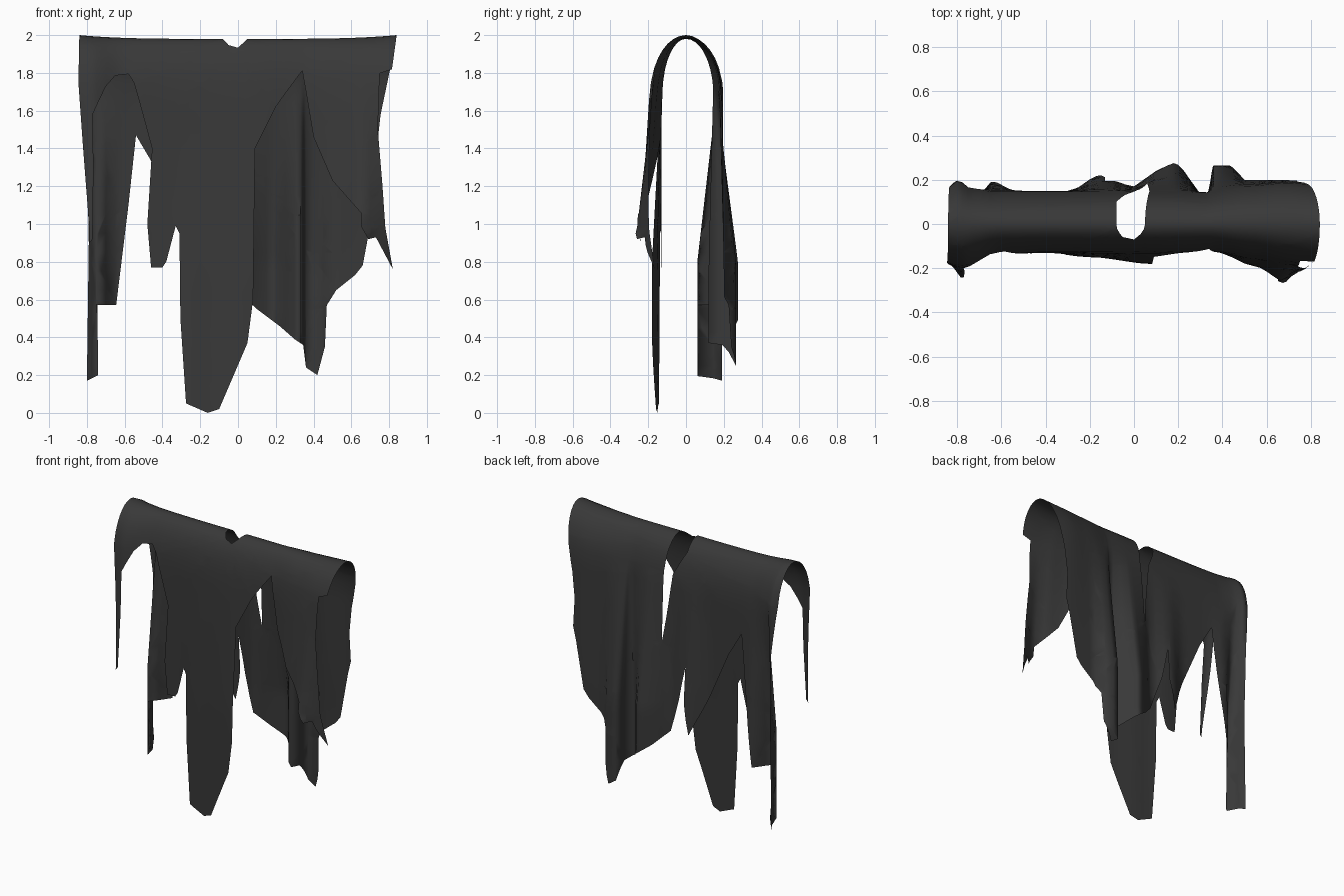
import bpy, bmesh, math
from mathutils import Vector
from mathutils.geometry import delaunay_2d_cdt

if "Cube" in bpy.data.objects:
    bpy.data.objects.remove(bpy.data.objects["Cube"])

# Torn outlines of each hanging side, as (x, z)
FRONT = [(-.84, 2), (-.845, 1.75), (-.82, 1.4), (-.785, .95), (-.785, .9), (-.77, .92), (-.765, 1.3),
         (-.77, 1.58), (-.7, 1.73), (-.65, 1.79), (-.58, 1.8), (-.55, 1.75), (-.455, 1.4), (-.48, 1.0),
         (-.46, .77), (-.4, .77), (-.38, .8), (-.33, .99), (-.31, .95), (-.305, .5), (-.275, .05),
         (-.16, 0), (-.1, .02), (.05, .37), (.08, .6), (.09, 1.4), (.2, 1.62), (.34, 1.82),
         (.4, 1.46), (.5, 1.23), (.65, 1.06), (.65, .99), (.69, .92), (.73, .93), (.82, .76),
         (.78, .98), (.765, 1.2), (.74, 1.5), (.75, 1.8), (.815, 1.82), (.84, 2),
         (.05, 2), (0, 1.95), (-.05, 1.965), (-.08, 2)]
BACK = [(-.84, 2), (-.835, 1.75), (-.80, 1.4), (-.79, .9), (-.8, .17), (-.74, .2), (-.745, .57),
        (-.645, .57), (-.58, 1.1), (-.54, 1.47), (-.44, 1.3), (-.17, .68), (-.13, .9), (-.13, 1.14),
        (-.08, .9), (0, .65), (.1, .55), (.22, .46), (.3, .39), (.345, .36), (.36, .24), (.42, .2),
        (.46, .35), (.47, .57), (.52, .65), (.62, .73), (.66, .78), (.72, 1.1), (.745, 1.2),
        (.735, 1.4), (.755, 1.58), (.805, 1.82), (.84, 2),
        (.05, 2), (.06, 1.9), (.07, 1.75), (.06, 1.27), (0, 1.75), (-.08, 1.92), (-.08, 2)]

# Folds: x, y under the shoulder, y near the hem
FRONT_FOLDS = [(-.84, -.18, -.2), (-.78, -.19, -.25), (-.6, -.135, -.14), (-.4, -.13, -.13),
               (-.2, -.13, -.15), (.08, -.13, -.18), (.35, -.125, -.13), (.55, -.15, -.22),
               (.67, -.17, -.285), (.74, -.18, -.22), (.84, -.19, -.16)]
BACK_FOLDS = [(-.84, .17, .2), (-.79, .2, .19), (-.75, .17, .06), (-.64, .15, .19), (-.5, .15, .15),
              (-.3, .15, .15), (-.15, .15, .22), (0, .15, .17), (.1, .15, .24), (.18, .15, .275),
              (.33, .145, .12), (.36, .15, .265), (.43, .165, .265), (.5, .175, .2),
              (.7, .19, .2), (.84, .18, .2)]


def fold_y(folds, x, z):
    x = min(max(x, folds[0][0]), folds[-1][0])
    k = min(max((1.75 - z) / .95, 0), 1)
    for a, b in zip(folds, folds[1:]):
        if x <= b[0]:
            t = (x - a[0]) / (b[0] - a[0])
            t = t * t * (3 - 2 * t)
            top, hem = (a[i] + (b[i] - a[i]) * t for i in (1, 2))
            return top + (hem - top) * k
    return folds[-1][1]


def add_side(target, outline, folds):
    # Fill the outline, slice it into a grid, then drape it
    pts, _, tris, *_ = delaunay_2d_cdt([Vector(p) for p in outline], [],
                                       [list(range(len(outline)))], 1, 1e-5)
    bm = bmesh.new()
    verts = [bm.verts.new((p[0], 0, p[1])) for p in pts]
    for t in tris:
        bm.faces.new([verts[i] for i in t])
    zs = [1.995, 1.98, 1.955, 1.92, 1.88, 1.83, 1.75] + [1.65 - .1 * i for i in range(17)]
    xs = [-.8 + .05 * i for i in range(33)] + [-.775, .33, .345, .36, .18]
    cuts = [((0, 0, z), (0, 0, 1)) for z in zs] + [((x, 0, 0), (1, 0, 0)) for x in xs]
    for co, no in cuts:
        bmesh.ops.bisect_plane(bm, geom=bm.verts[:] + bm.edges[:] + bm.faces[:],
                               plane_co=co, plane_no=no, dist=1e-5)
    for v in bm.verts:
        x, z = v.co.x, v.co.z
        t = min(2 - z, .32) / .32
        bend = math.sqrt(max(0, 1 - (1 - t) ** 2))
        v.co.y = fold_y(folds, x, z) * bend
        v.co.z -= .02 * max(0, 1 - (x / .84) ** 4) * (1 - t)
    bmesh.ops.recalc_face_normals(bm, faces=bm.faces[:])
    me = bpy.data.meshes.new("side")
    bm.to_mesh(me)
    bm.free()
    target.from_mesh(me)
    bpy.data.meshes.remove(me)


# Both sides joined along the ridge
cloth = bmesh.new()
add_side(cloth, FRONT, FRONT_FOLDS)
add_side(cloth, BACK, BACK_FOLDS)
bmesh.ops.remove_doubles(cloth, verts=cloth.verts[:], dist=.0005)
bmesh.ops.recalc_face_normals(cloth, faces=cloth.faces[:])
for f in cloth.faces:
    f.smooth = True
mesh = bpy.data.meshes.new("torn_cloth")
cloth.to_mesh(mesh)
cloth.free()
obj = bpy.data.objects.new("torn_cloth", mesh)
bpy.context.collection.objects.link(obj)

# Dark fabric
mat = bpy.data.materials.new("dark_fabric")
mat.diffuse_color = (.04, .04, .04, 1)
mat.use_nodes = True
mat.node_tree.nodes["Principled BSDF"].inputs["Base Color"].default_value = mat.diffuse_color
mesh.materials.append(mat)
